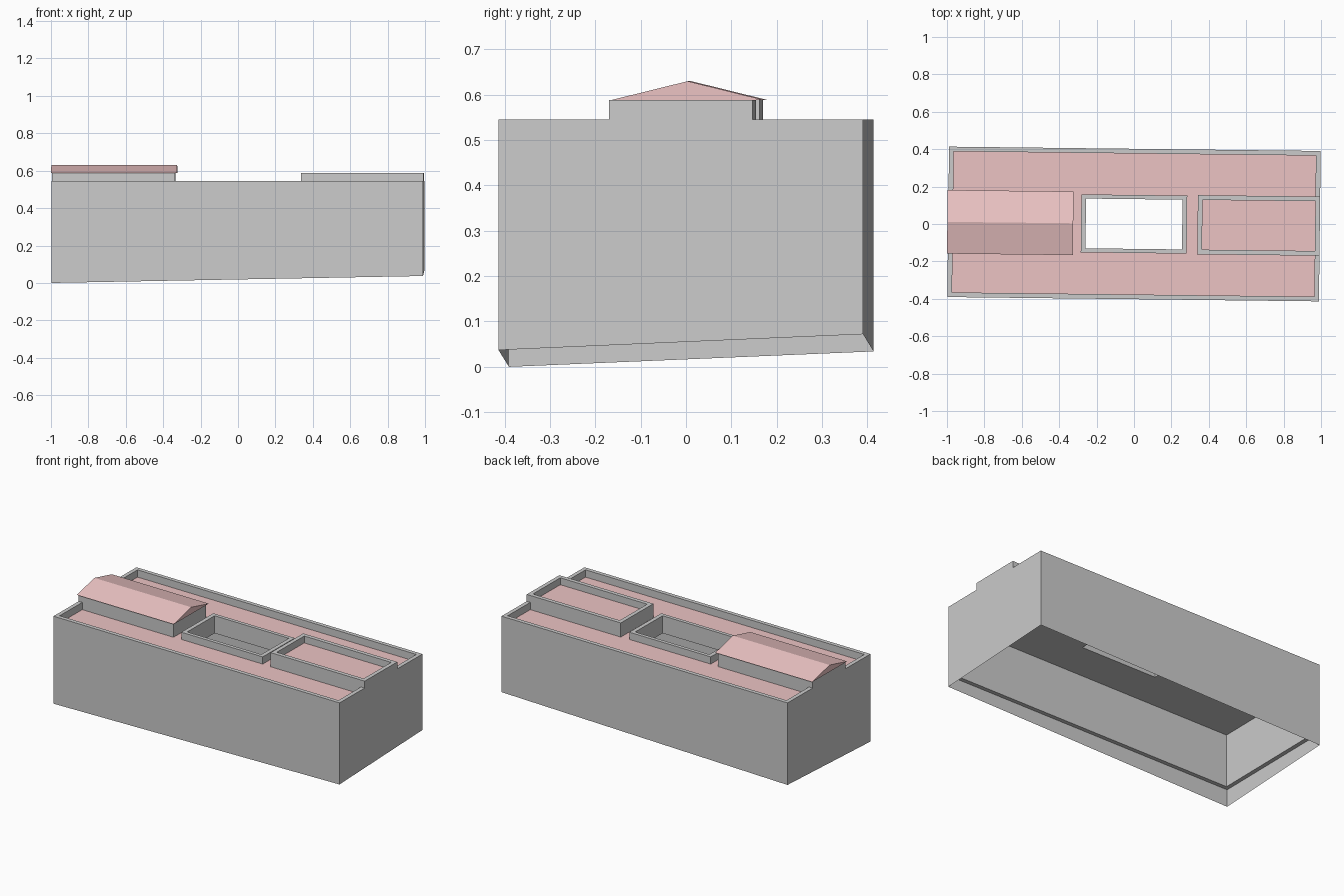
import bpy, bmesh

if "Cube" in bpy.data.objects:
    bpy.data.objects.remove(bpy.data.objects["Cube"])

TURN = -0.0116            # whole building is slightly rotated about z
HU, HV, T = 0.9935, 0.402, 0.025
ROOF, TOP, UPPER, SOFFIT, LEDGE = 0.50, 0.545, 0.588, 0.436, 0.108

pink = bpy.data.materials.new("roof_pink")
pink.diffuse_color = (0.84, 0.55, 0.55, 1)
pink.use_nodes = True
pink.node_tree.nodes["Principled BSDF"].inputs["Base Color"].default_value = pink.diffuse_color


def finish(name, bm, mat=None):
    me = bpy.data.meshes.new(name)
    bm.to_mesh(me)
    bm.free()
    ob = bpy.data.objects.new(name, me)
    ob.rotation_euler.z = TURN
    bpy.context.collection.objects.link(ob)
    if mat:
        me.materials.append(mat)
    return ob


def rect(u0, u1, v0, v1, z):
    """Corner loop; z is one height or four (front-left, front-right, back-right, back-left)."""
    zs = z if isinstance(z, tuple) else (z,) * 4
    return [(u, v, h) for (u, v), h in zip(((u0, v0), (u1, v0), (u1, v1), (u0, v1)), zs)]


def centred(hu, hv, z):
    return rect(-hu, hu, -hv, hv, z)


def loft(name, loops, mat=None, cap=False):
    """Bridge successive four-corner loops, optionally closing the last one."""
    bm = bmesh.new()
    rings = [[bm.verts.new(p) for p in loop] for loop in loops]
    for a, b in zip(rings, rings[1:]):
        for i in range(4):
            j = (i + 1) % 4
            bm.faces.new((a[i], a[j], b[j], b[i]))
    if cap:
        bm.faces.new(rings[-1])
    return finish(name, bm, mat)


IU, IV = HU - T, HV - T          # inner wall line
CU, CV = 0.283, 0.155            # light well, outer
WU, WV = CU - T, CV - 0.022      # light well, inner

# Outer walls with sloping base and parapet
loft("outer_walls", [centred(HU, HV, (0.0, 0.037, 0.072, 0.034)), centred(HU, HV, TOP),
                     centred(IU, IV, TOP), centred(IU, IV, ROOF)])
# Flat main roof around the light well
loft("main_roof", [centred(IU, IV, ROOF), centred(CU, CV, ROOF)], pink)
# Light well kerb, ceiling, inner walls and the ledge near the ground
loft("light_well_and_interior", [
    centred(CU, CV, ROOF), centred(CU, CV, TOP), centred(WU, WV, TOP), centred(WU, WV, SOFFIT),
    centred(IU, IV, SOFFIT), centred(IU, IV, LEDGE), centred(HU, HV, LEDGE)])

# Raised flat-roofed block at the right end
a, b, w = 0.34, HU, 0.158
inner = (a + T, b - T, -w + T, w - T)
loft("raised_block_walls", [rect(a, b, -w, w, ROOF), rect(a, b, -w, w, UPPER),
                            rect(*inner, UPPER), rect(*inner, TOP)])
loft("raised_block_roof", [rect(*inner, TOP)], pink, cap=True)

# Gabled block at the left end
loft("gabled_block_walls", [rect(-HU, -0.335, -w, w, ROOF), rect(-HU, -0.335, -w, w, UPPER)], cap=True)

# Gable roof prism with small overhang
bm = bmesh.new()
ends = [[bm.verts.new((u, v, z)) for v, z in ((-0.17, UPPER), (0.17, UPPER), (0, 0.63))]
        for u in (-0.998, -0.325)]
bm.faces.new(ends[0])
bm.faces.new(ends[1])
for i in range(3):
    j = (i + 1) % 3
    bm.faces.new((ends[0][i], ends[0][j], ends[1][j], ends[1][i]))
bmesh.ops.recalc_face_normals(bm, faces=bm.faces)
finish("gable_roof", bm, pink)
